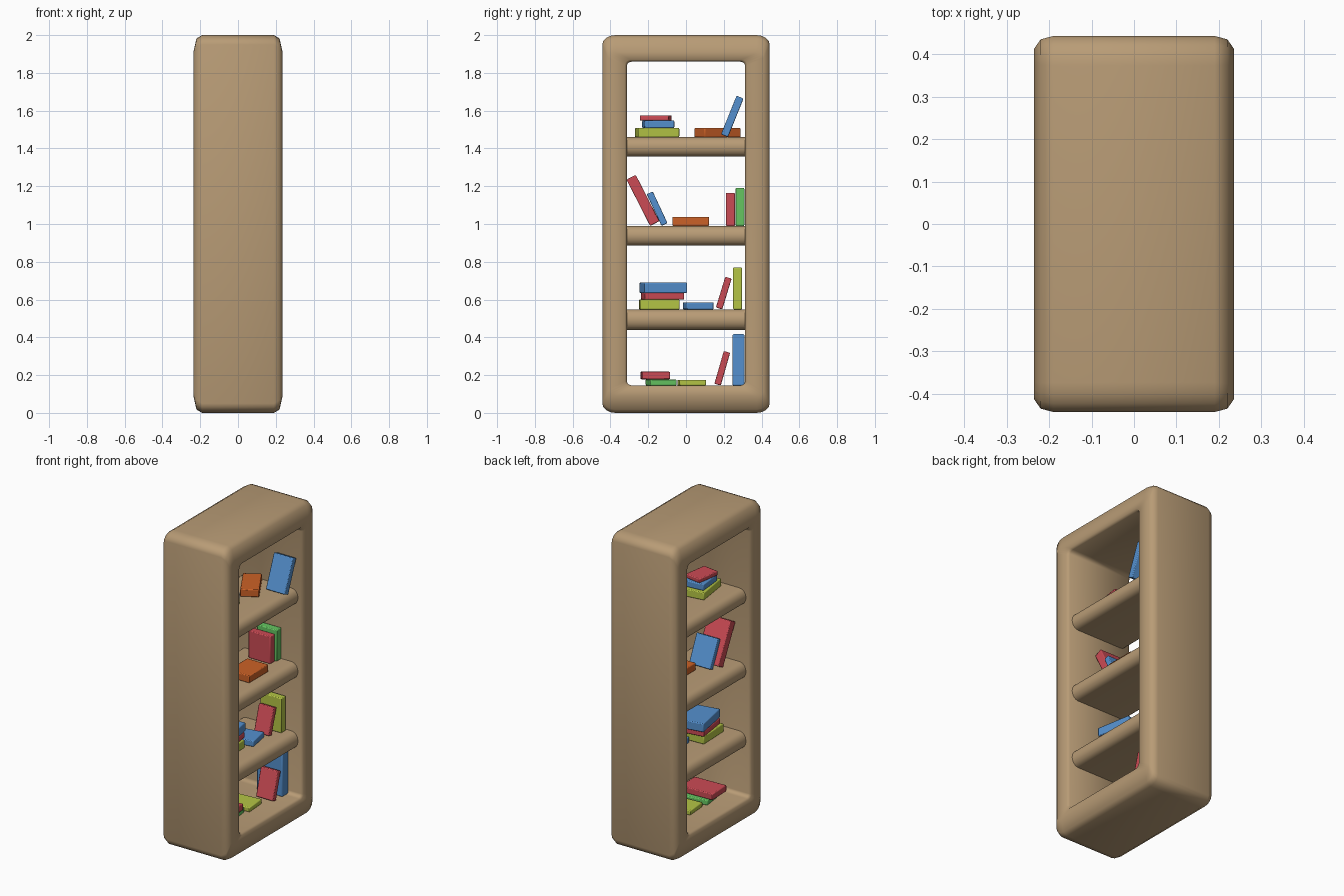
import bpy, bmesh
from math import radians, sin, cos, pi

if "Cube" in bpy.data.objects:
    bpy.data.objects.remove(bpy.data.objects["Cube"])


def material(name, rgb):
    m = bpy.data.materials.new(name)
    m.diffuse_color = (*rgb, 1)
    m.use_nodes = True
    m.node_tree.nodes["Principled BSDF"].inputs["Base Color"].default_value = m.diffuse_color
    return m


MATS = {
    "wood": material("wood", (0.48, 0.33, 0.18)),
    "red": material("red", (0.60, 0.07, 0.09)),
    "blue": material("blue", (0.09, 0.28, 0.62)),
    "lime": material("lime", (0.46, 0.56, 0.06)),
    "green": material("green", (0.13, 0.56, 0.12)),
    "orange": material("orange", (0.60, 0.12, 0.02)),
}


def finish(bm, name, mat, angle):
    bmesh.ops.recalc_face_normals(bm, faces=bm.faces)
    me = bpy.data.meshes.new(name)
    bm.to_mesh(me)
    bm.free()
    ob = bpy.data.objects.new(name, me)
    bpy.context.collection.objects.link(ob)
    me.materials.append(MATS[mat])
    bpy.ops.object.select_all(action='DESELECT')
    ob.select_set(True)
    bpy.context.view_layer.objects.active = ob
    bpy.ops.object.shade_smooth_by_angle(angle=radians(angle))
    return ob


def bevel(ob, width, segments):
    b = ob.modifiers.new("bevel", 'BEVEL')
    b.width, b.segments = width, segments
    return b


def rounded_loop(bm, x, hy, z0, z1, ry, rz, seg=4):
    """Rounded rectangle in the YZ plane."""
    verts = []
    corners = [(hy - ry, z1 - rz), (ry - hy, z1 - rz), (ry - hy, z0 + rz), (hy - ry, z0 + rz)]
    for q, (cy, cz) in enumerate(corners):
        for i in range(seg + 1):
            a = (q + i / seg) * pi / 2
            verts.append(bm.verts.new((x, cy + ry * cos(a), cz + rz * sin(a))))
    return verts


# Frame: closed loft of outer and inner rounded rectangles
half = [(0.19, 0.443, 0, 2.0, 0.07, 0.05), (0.22, 0.435, 0.018, 1.982, 0.06, 0.05),
        (0.236, 0.412, 0.09, 1.91, 0.04, 0.03), (0.236, 0.325, 0.135, 1.87, 0.03, 0.03),
        (0.222, 0.312, 0.145, 1.86, 0.03, 0.02)]
sections = half + [(-s[0], *s[1:]) for s in reversed(half)]
bm = bmesh.new()
loops = [rounded_loop(bm, *s) for s in sections]
for a, b in zip(loops, loops[1:] + loops[:1]):
    for i in range(len(a)):
        j = (i + 1) % len(a)
        bm.faces.new((a[i], a[j], b[j], b[i]))
finish(bm, "bookcase_frame", "wood", 60)

# Shelves: planks with rounded long edges
for n, (z0, z1) in enumerate([(0.44, 0.548), (0.885, 0.99), (1.357, 1.46)]):
    bm = bmesh.new()
    r, ends = (z1 - z0) / 2, []
    for y in (-0.313, 0.313):
        ring = []
        for side in (0, 1):
            for i in range(9):
                a = -pi / 2 + pi * i / 8 + side * pi
                cx = -0.16 if side else 0.16
                ring.append(bm.verts.new((cx + 0.045 * cos(a), y, (z0 + z1) / 2 + r * sin(a))))
        bm.faces.new(ring)
        ends.append(ring)
    for i in range(18):
        j = (i + 1) % 18
        bm.faces.new((ends[0][i], ends[0][j], ends[1][j], ends[1][i]))
    finish(bm, f"shelf_{n + 1}", "wood", 40)


def book(name, mat, center, size, tilt=0, turn=0):
    bm = bmesh.new()
    bmesh.ops.create_cube(bm, size=1)
    bmesh.ops.scale(bm, vec=size, verts=bm.verts)
    ob = finish(bm, name, mat, 35)
    ob.location = center
    ob.rotation_euler = (radians(tilt), 0, radians(turn))
    bevel(ob, 0.005, 2)


# Lying books: color, x, y, z bottom, z top, size x, size y, turn
lying = [
    ("green", 0.00, -0.132, 0.145, 0.178, 0.18, 0.14, 8),
    ("red", -0.01, -0.163, 0.178, 0.218, 0.22, 0.15, 2),
    ("lime", 0.005, 0.03, 0.145, 0.175, 0.19, 0.14, 4),
    ("lime", -0.01, -0.142, 0.548, 0.60, 0.17, 0.21, 2),
    ("red", -0.01, -0.124, 0.60, 0.635, 0.16, 0.21, 8),
    ("blue", -0.01, -0.120, 0.635, 0.69, 0.16, 0.23, 10),
    ("blue", 0.035, 0.065, 0.548, 0.585, 0.12, 0.145, 10),
    ("orange", 0.055, 0.025, 0.99, 1.037, 0.15, 0.195, 0),
    ("lime", -0.01, -0.153, 1.46, 1.508, 0.13, 0.22, 8),
    ("blue", 0.00, -0.147, 1.508, 1.548, 0.13, 0.16, 5),
    ("red", 0.00, -0.16, 1.548, 1.575, 0.11, 0.155, -9),
    ("orange", -0.025, 0.167, 1.46, 1.508, 0.11, 0.225, 31),
]
for i, (c, x, y, z0, z1, sx, sy, turn) in enumerate(lying):
    book(f"lying_book_{i + 1}", c, (x, y, (z0 + z1) / 2), (sx, sy, z1 - z0), turn=turn)

# Standing and leaning books: color, x0, x1, y centre, shelf z, thickness, height, tilt
standing = [
    ("blue", -0.04, 0.14, 0.278, 0.145, 0.062, 0.272, 0),
    ("red", 0.02, 0.14, 0.192, 0.145, 0.035, 0.18, -16),
    ("lime", -0.02, 0.13, 0.273, 0.548, 0.047, 0.222, 0),
    ("red", 0.00, 0.105, 0.20, 0.548, 0.035, 0.17, -17),
    ("red", -0.075, 0.08, 0.235, 0.99, 0.048, 0.175, 0),
    ("green", -0.05, 0.09, 0.285, 0.99, 0.048, 0.20, 0),
    ("red", -0.13, 0.03, -0.228, 0.99, 0.055, 0.275, 27),
    ("blue", -0.10, 0.05, -0.153, 0.99, 0.035, 0.185, 25),
    ("blue", 0.065, 0.20, 0.245, 1.46, 0.04, 0.22, -22),
]
for i, (c, x0, x1, y, z, t, h, tilt) in enumerate(standing):
    a = radians(abs(tilt))
    zc = z + (h * cos(a) + t * sin(a)) / 2
    book(f"standing_book_{i + 1}", c, ((x0 + x1) / 2, y, zc), (x1 - x0, t, h), tilt=tilt)
